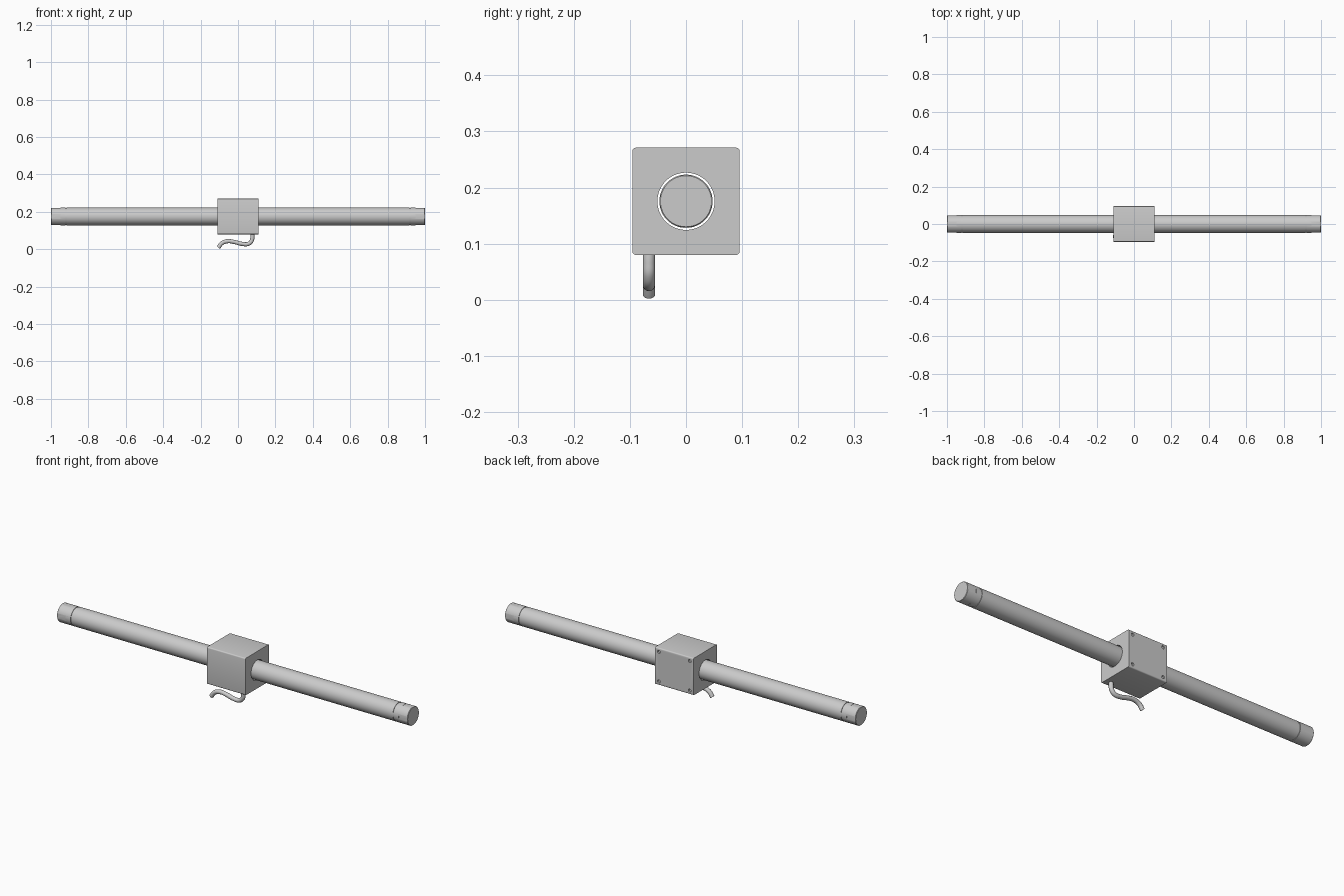
import bpy, bmesh, math
from mathutils import Matrix, Vector

if "Cube" in bpy.data.objects:
    bpy.data.objects.remove(bpy.data.objects["Cube"])

AXIS_Z = 0.1755   # height of the rod axis
ROD_R = 0.0475


def new_object(name, bm):
    bmesh.ops.recalc_face_normals(bm, faces=bm.faces)
    mesh = bpy.data.meshes.new(name)
    bm.to_mesh(mesh)
    bm.free()
    ob = bpy.data.objects.new(name, mesh)
    bpy.context.collection.objects.link(ob)
    return ob


def smooth(ob, angle=30):
    bpy.ops.object.select_all(action='DESELECT')
    ob.select_set(True)
    bpy.context.view_layer.objects.active = ob
    bpy.ops.object.shade_smooth_by_angle(angle=math.radians(angle))


def cylinder(name, centre, radius, length, axis, segs=32):
    bm = bmesh.new()
    bmesh.ops.create_cone(bm, cap_ends=True, segments=segs, radius1=radius, radius2=radius, depth=length)
    rot = Vector((0, 0, 1)).rotation_difference(Vector(axis)).to_matrix().to_4x4()
    bm.transform(Matrix.Translation(centre) @ rot)
    return new_object(name, bm)


def box(name, centre, size):
    bm = bmesh.new()
    bmesh.ops.create_cube(bm, size=1)
    bm.transform(Matrix.Translation(centre) @ Matrix.Diagonal((*size, 1)))
    return new_object(name, bm)


def cut(ob, cutter):
    mod = ob.modifiers.new("cut", 'BOOLEAN')
    mod.operation = 'DIFFERENCE'
    mod.solver = 'EXACT'
    mod.object = cutter
    bpy.context.view_layer.objects.active = ob
    bpy.ops.object.modifier_apply(modifier=mod.name)
    bpy.data.objects.remove(cutter)


def lathe_x(name, profile, segs=64):
    """Revolve (x, radius) points around the rod axis and cap both ends."""
    bm = bmesh.new()
    rings = [[bm.verts.new((x, r * math.cos(2 * math.pi * i / segs), AXIS_Z + r * math.sin(2 * math.pi * i / segs)))
              for i in range(segs)] for x, r in profile]
    for a, b in zip(rings, rings[1:]):
        for i in range(segs):
            j = (i + 1) % segs
            bm.faces.new((a[i], a[j], b[j], b[i]))
    bm.faces.new(rings[0])
    bm.faces.new(rings[-1])
    return new_object(name, bm)


# Housing block, rounded along its long edges
housing = box("housing", (0, 0, AXIS_Z), (0.22, 0.191, 0.191))
bm = bmesh.new()
bm.from_mesh(housing.data)
edges = [e for e in bm.edges if abs(e.verts[0].co.x - e.verts[1].co.x) > 0.1]
bmesh.ops.bevel(bm, geom=edges, offset=0.006, segments=4, profile=0.5, affect='EDGES')
bm.to_mesh(housing.data)
bm.free()

# Clearance bore for the rod
cut(housing, cylinder("bore_cutter", (0, 0, AXIS_Z), 0.051, 0.4, (1, 0, 0), 64))

# Screw recesses on the back face, each with a sunken screw head
for sx in (-1, 1):
    for sz in (-1, 1):
        x, z = sx * 0.088, AXIS_Z + sz * 0.076
        cut(housing, cylinder("screw_cutter", (x, 0.0955, z), 0.008, 0.024, (0, 1, 0), 24))
        screw = cylinder("screw", (x, 0.086, z), 0.0068, 0.007, (0, 1, 0), 24)
        smooth(screw)
smooth(housing)

# Long rod with a narrow groove before each end cap
half = [(0.916, ROD_R), (0.916, 0.045), (0.922, 0.045), (0.922, ROD_R), (0.998, ROD_R), (1.0, ROD_R - 0.002)]
rod = lathe_x("rod", [(-x, r) for x, r in reversed(half)] + half)

# Small spanner flats on the end caps
for sx in (-1, 1):
    for dy, dz in ((1, 0), (-1, 0), (0, 1), (0, -1)):
        d = 0.0457 + 0.01
        cut(rod, box("flat_cutter", (sx * 0.985, dy * d, AXIS_Z + dz * d),
                     (0.07, 0.02 if dy else 0.06, 0.02 if dz else 0.06)))
smooth(rod)

# Cable leaving the underside of the housing
path = [(0.077, 0.09), (0.077, 0.066), (0.073, 0.045), (0.055, 0.029), (0.02, 0.029),
        (-0.02, 0.039), (-0.055, 0.043), (-0.085, 0.033), (-0.105, 0.009)]
curve = bpy.data.curves.new("cable", 'CURVE')
curve.dimensions = '3D'
curve.bevel_depth = 0.011
curve.bevel_resolution = 6
curve.use_fill_caps = True
curve.resolution_u = 8
spline = curve.splines.new('BEZIER')
spline.bezier_points.add(len(path) - 1)
for p, (x, z) in zip(spline.bezier_points, path):
    p.co = (x, -0.066, z)
    p.handle_left_type = p.handle_right_type = 'AUTO'
cable = bpy.data.objects.new("cable", curve)
bpy.context.collection.objects.link(cable)
bpy.ops.object.select_all(action='DESELECT')
cable.select_set(True)
bpy.context.view_layer.objects.active = cable
bpy.ops.object.convert(target='MESH')
smooth(bpy.context.view_layer.objects.active, 40)
